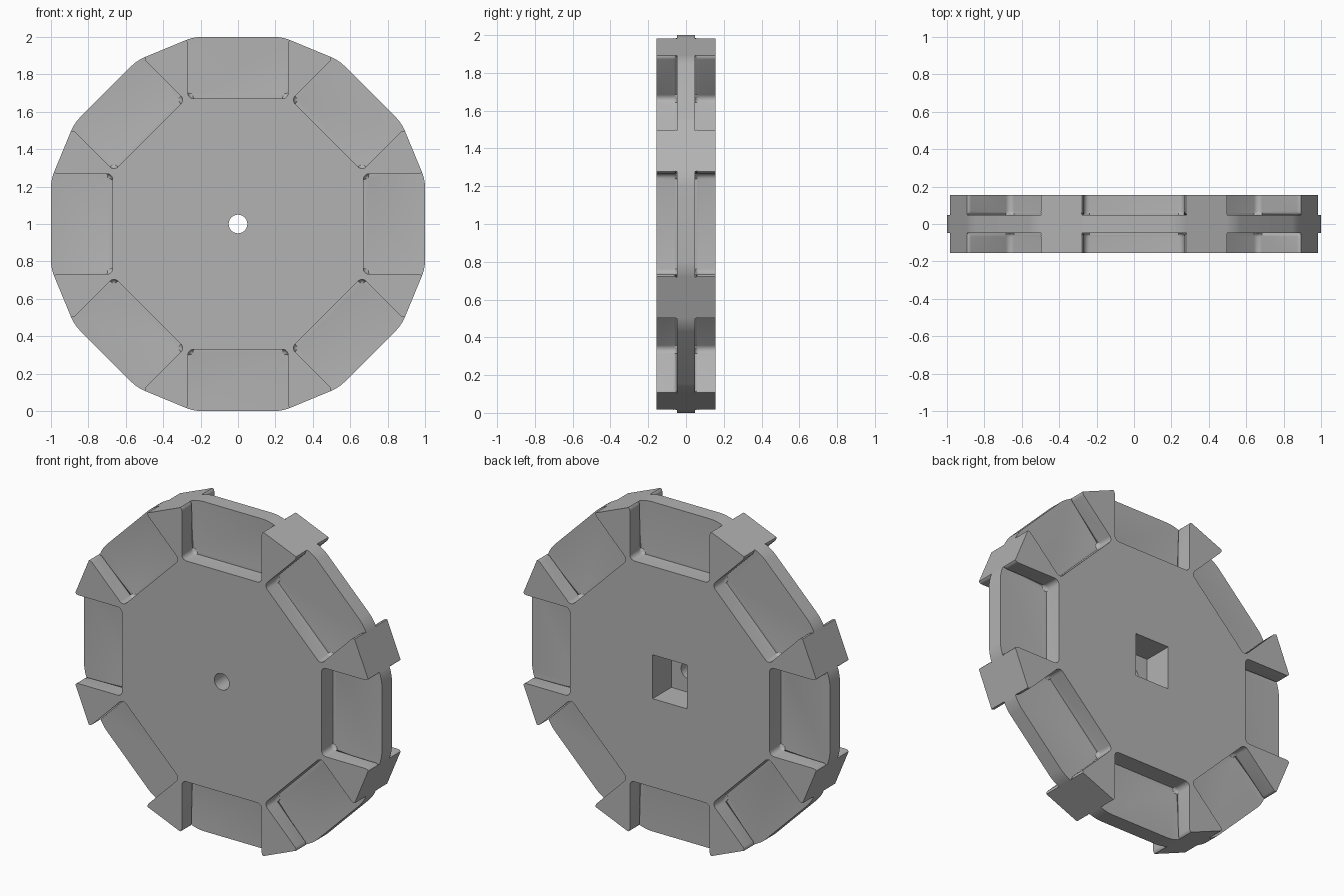
import bpy, bmesh
from math import radians, cos, sin, pi
from mathutils import Matrix, Vector

if "Cube" in bpy.data.objects:
    bpy.data.objects.remove(bpy.data.objects["Cube"])

HALF = 0.156       # half thickness of the wheel
WEB = 0.048        # half thickness of the web between pockets
CENTRE = Matrix.Translation((0, 0, 1))

grey = bpy.data.materials.new("plain grey")
grey.use_nodes = True
colour = (0.45, 0.45, 0.45, 1)
grey.diffuse_color = colour
grey.node_tree.nodes["Principled BSDF"].inputs["Base Color"].default_value = colour


def prism(bm, points, y0, y1):
    """Extrude an x-z outline from y0 to y1; return the face at y0 and all vertices."""
    low = [bm.verts.new((x, y0, z)) for x, z in points]
    high = [bm.verts.new((x, y1, z)) for x, z in points]
    base = bm.faces.new(low)
    bm.faces.new(high[::-1])
    n = len(points)
    for i in range(n):
        j = (i + 1) % n
        bm.faces.new((low[j], low[i], high[i], high[j]))
    return base, low + high


def finish(bm, name):
    bmesh.ops.recalc_face_normals(bm, faces=bm.faces)
    mesh = bpy.data.meshes.new(name)
    bm.to_mesh(mesh)
    bm.free()
    obj = bpy.data.objects.new(name, mesh)
    obj.matrix_world = CENTRE
    mesh.materials.append(grey)
    bpy.context.collection.objects.link(obj)
    return obj


def turn(k):
    return Matrix.Rotation(k * pi / 4, 4, "Y")


# Wheel: octagon with cut and rounded corners
flat = (1.015 - cos(pi / 8)) / sin(pi / 8)
outline = []
for k in range(8):
    for x in (-flat, flat):
        p = turn(k) @ Vector((x, 0, 1))
        outline.append((p.x, p.z))
bm = bmesh.new()
prism(bm, outline, -HALF, HALF)
rim = [e for e in bm.edges if abs(e.verts[0].co.y - e.verts[1].co.y) > 0.1]
bmesh.ops.bevel(bm, geom=rim, offset=0.04, segments=5, affect="EDGES", profile=0.5)
wheel = finish(bm, "wheel")

# Pocket cutters: rounded inner corners, mouth flared at the rim
W, R, FLOOR = 0.268, 0.03, 0.67
side = [(W - R + R * sin(t), FLOOR + R - R * cos(t))
        for t in (radians(18 * i) for i in range(6))]
side += [(W, 0.965), (W + 0.004, 0.977), (W + 0.02, 0.992), (W + 0.02, 1.1)]
pocket = side + [(-x, z) for x, z in reversed(side)]
bm = bmesh.new()
for k in range(8):
    for s in (-1, 1):
        base, verts = prism(bm, pocket, s * WEB, s * 0.3)
        edges = list(base.edges)
        before = set(bm.verts) - set(verts)
        bmesh.ops.bevel(bm, geom=edges, offset=0.02, segments=4,
                        affect="EDGES", profile=0.5)
        new = [v for v in bm.verts if v not in before]
        bmesh.ops.transform(bm, matrix=turn(k), verts=new)
pockets = finish(bm, "pocket_cutter")

# Axle hole and the rectangular socket at the back
bm = bmesh.new()
prism(bm, [(0.05 * cos(i * pi / 16), 0.05 * sin(i * pi / 16)) for i in range(32)],
      -0.3, 0.05)
hole = finish(bm, "axle_hole_cutter")
bm = bmesh.new()
a, b = 0.115, 0.133
prism(bm, [(-a, -b), (a, -b), (a, b), (-a, b)], HALF - 0.18, 0.3)
socket = finish(bm, "socket_cutter")

# Carve the wheel and drop the cutters
bpy.context.view_layer.objects.active = wheel
wheel.select_set(True)
for cutter in (pockets, hole, socket):
    cutter.hide_render = True
    mod = wheel.modifiers.new(cutter.name, "BOOLEAN")
    mod.operation = "DIFFERENCE"
    mod.solver = "EXACT"
    mod.object = cutter
    bpy.ops.object.modifier_apply(modifier=mod.name)
    bpy.data.objects.remove(cutter)

for o in bpy.context.selected_objects:
    o.select_set(o == wheel)
bpy.ops.object.shade_smooth_by_angle(angle=radians(30))
